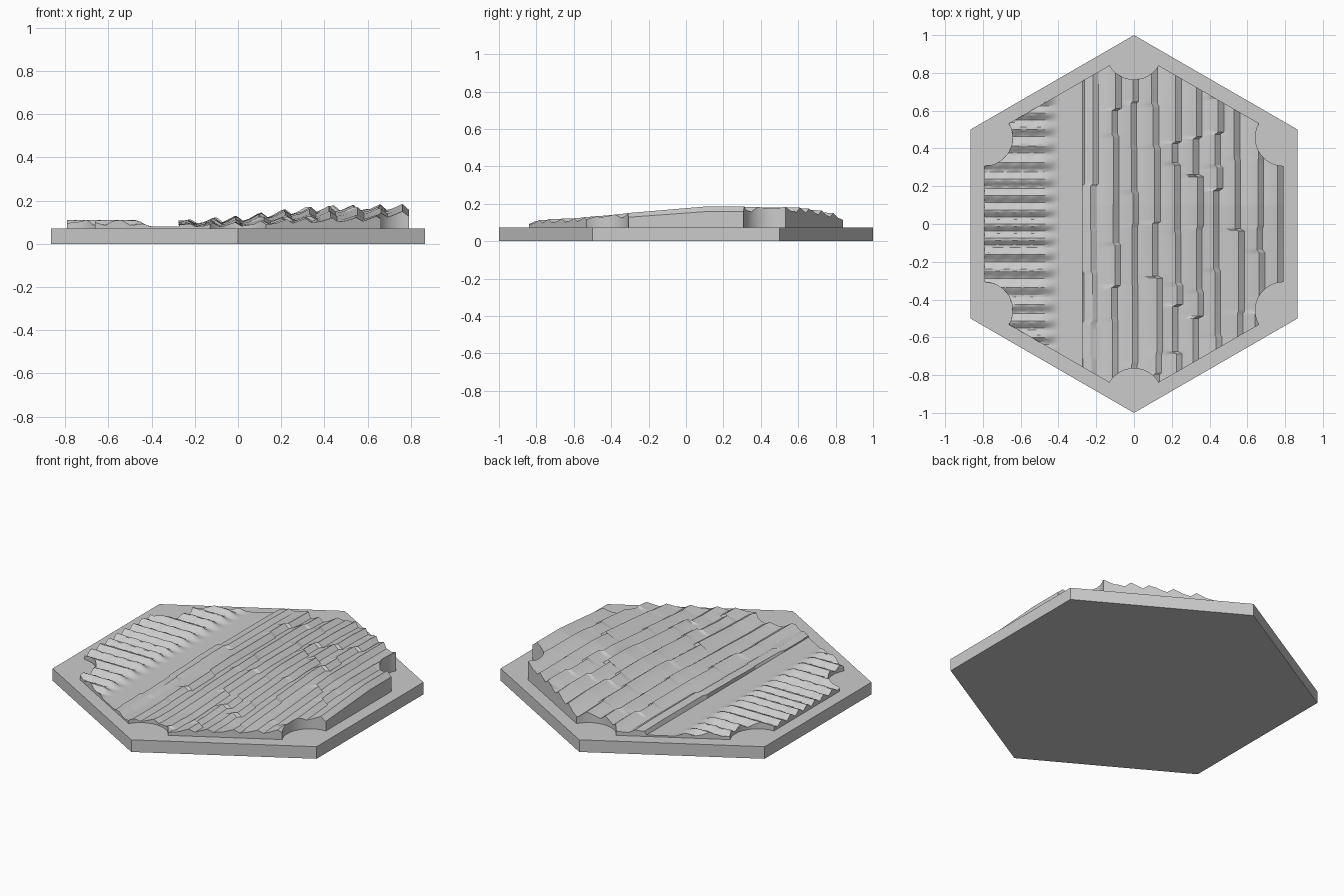
import bpy, bmesh, math, random
from mathutils import Vector

random.seed(4)
if "Cube" in bpy.data.objects:
    bpy.data.objects.remove(bpy.data.objects["Cube"])

stone = bpy.data.materials.new("stone_grey")
stone.use_nodes = True
GREY = (0.6, 0.6, 0.6, 1)
stone.diffuse_color = GREY
stone.node_tree.nodes["Principled BSDF"].inputs["Base Color"].default_value = GREY


def finish(name, bm):
    bmesh.ops.recalc_face_normals(bm, faces=bm.faces)
    mesh = bpy.data.meshes.new(name)
    bm.to_mesh(mesh)
    bm.free()
    mesh.materials.append(stone)
    obj = bpy.data.objects.new(name, mesh)
    bpy.context.collection.objects.link(obj)
    return obj


def prism(name, outline, low, high):
    bm = bmesh.new()
    face = bm.faces.new([bm.verts.new((x, y, low)) for x, y in outline])
    top = bmesh.ops.extrude_face_region(bm, geom=[face])["geom"]
    moved = [g for g in top if isinstance(g, bmesh.types.BMVert)]
    bmesh.ops.translate(bm, verts=moved, vec=(0, 0, high - low))
    return finish(name, bm)


def polar(radius, degrees):
    a = math.radians(degrees)
    return Vector((radius * math.cos(a), radius * math.sin(a)))


def smooth(low, high, v):
    t = min(1, max(0, (v - low) / (high - low)))
    return t * t * (3 - 2 * t)


def triangle(v):
    return abs((v % 1) * 2 - 1)


def blend(points, v):
    for (a, p), (b, q) in zip(points, points[1:]):
        if v <= b:
            return p + (q - p) * max(0, (v - a) / (b - a))
    return points[-1][1]


# Hexagonal base slab
prism("base_slab", [polar(1, 30 + 60 * i) for i in range(6)], 0, 0.072)

# Terrain outline with a round bite at every corner
outline = []
for i in range(6):
    corner = 30 + 60 * i
    for step in range(13):
        outline.append(polar(0.915, corner) + polar(0.15, corner + 240 - 10 * step))
cutter = prism("terrain_cutter", outline, 0.07, 0.4)
cutter.hide_render = True

# Columns of the height field: fine ripples on one side, sawtooth ridges on the other
columns = [(-0.835 + 0.0225 * i, None, 0) for i in range(26)]
for k in range(10):
    crest = -0.22 + 0.109 * k
    for offset, lift in ((-0.045, 0.25), (-0.02, 0.65), (0, 1), (0.03, 0)):
        columns.append((crest + offset, k, lift))
columns.append((0.85, None, 0))

CREST = [(-0.22, 0.112), (0, 0.13), (0.2, 0.157), (0.31, 0.17), (0.5, 0.18), (0.76, 0.185)]
SLOPE = [(-0.85, 0.42), (-0.6, 0.42), (-0.3, 0.68), (0.1, 1), (0.6, 1), (0.85, 0.85)]


def ripple(x, y):
    shifted = y + 0.009 * triangle(x / 0.09) + 0.012 * math.sin(9 * y)
    wave = smooth(0, 1, triangle(shifted / 0.083))
    fade = 1 - smooth(-0.48, -0.4, x)
    return 0.081 + fade * (0.005 + 0.025 * wave)


def ridge(x, y, lift):
    share = blend(SLOPE, y)
    top = 0.08 + share * (blend(CREST, x) - 0.08)
    depth = 0.027 * (0.5 + 0.5 * share) * smooth(-0.36, -0.1, x)
    return max(0.08, top - depth * (1 - lift))


# Height field: the ridge lines jog sideways at random places
bm = bmesh.new()
jog = [0] * 10
left = [0] * 10
rows = []
for r in range(145):
    y = -0.9 + 0.0125 * r
    for k in range(10):
        left[k] -= 1
        if left[k] < 0:
            left[k] = random.randint(8, 34)
            jog[k] = random.uniform(-0.015, 0.015) if k < 9 else 0
    row = []
    for x, k, lift in columns:
        if k is None:
            z = ripple(x, y) if x < 0 else ridge(x, y, 0)
        else:
            x += jog[k]
            z = ridge(x, y, lift)
        row.append(bm.verts.new((x, y, z)))
    rows.append(row)
for a, b in zip(rows, rows[1:]):
    for i in range(len(columns) - 1):
        bm.faces.new((a[i], a[i + 1], b[i + 1], b[i]))

# Close the block with skirts and a flat bottom
rim = rows[0] + [r[-1] for r in rows[1:]] + rows[-1][-2::-1] + [r[0] for r in rows[-2:0:-1]]
under = [bm.verts.new((v.co.x, v.co.y, 0.05)) for v in rim]
for i in range(len(rim)):
    j = (i + 1) % len(rim)
    bm.faces.new((rim[i], under[i], under[j], rim[j]))
bm.faces.new(under)
terrain = finish("carved_terrain", bm)

# Trim the block to the notched hexagon
trim = terrain.modifiers.new("trim", "BOOLEAN")
trim.operation = "INTERSECT"
trim.solver = "EXACT"
trim.object = cutter
bpy.ops.object.select_all(action="DESELECT")
bpy.context.view_layer.objects.active = terrain
terrain.select_set(True)
bpy.ops.object.modifier_apply(modifier="trim")
bpy.data.objects.remove(cutter)
bpy.ops.object.shade_smooth_by_angle(angle=math.radians(25))
